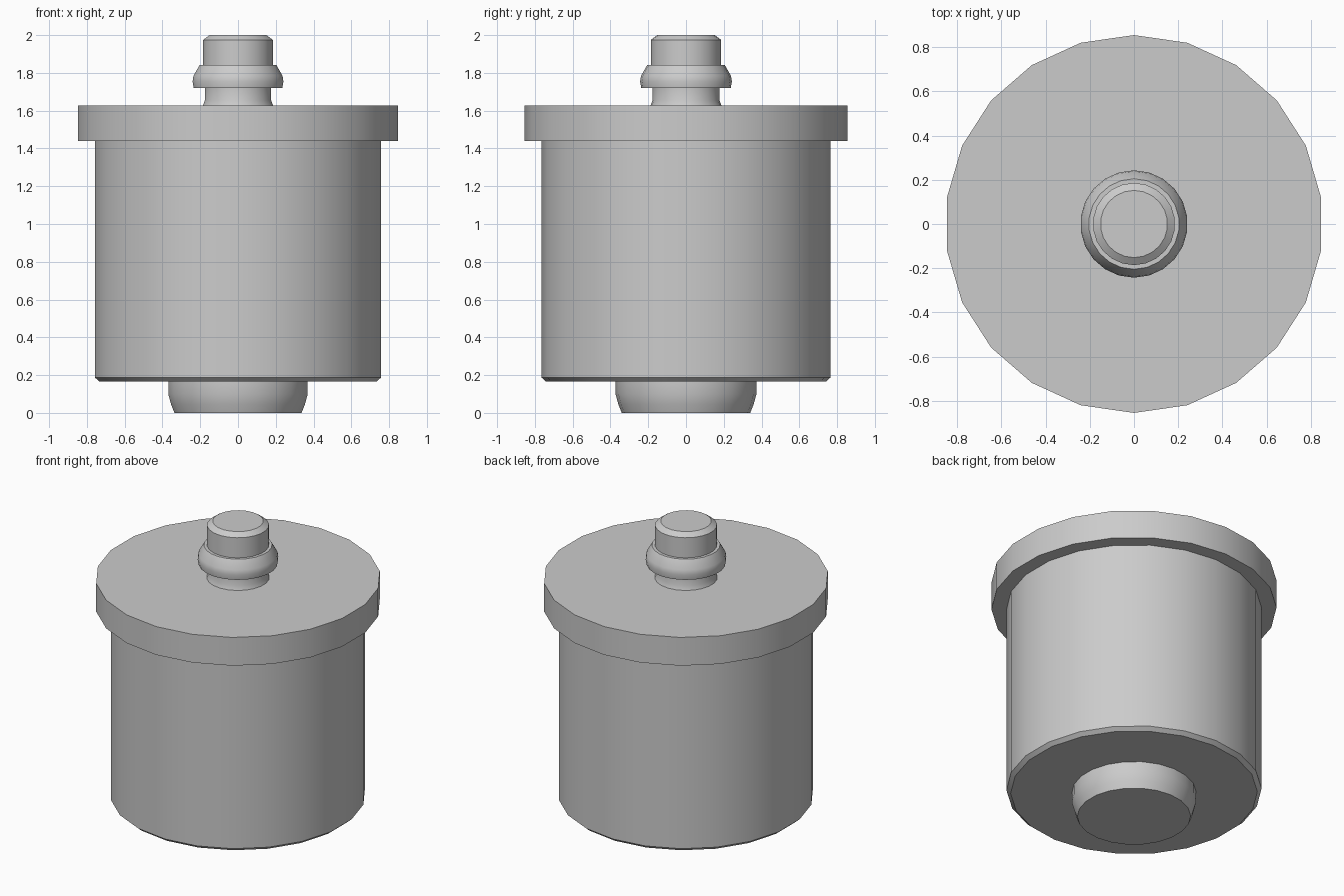
import bpy, bmesh
from math import sin, cos, pi, radians

if "Cube" in bpy.data.objects:
    bpy.data.objects.remove(bpy.data.objects["Cube"])

SIDES = 22


def lathe(name, profile, cap_start=False, cap_end=False):
    """Spin (radius, z) points around z, with a corner on +y."""
    bm = bmesh.new()
    rings = [[bm.verts.new((r * cos(pi / 2 + 2 * pi * i / SIDES),
                            r * sin(pi / 2 + 2 * pi * i / SIDES), z))
              for i in range(SIDES)] for r, z in profile]
    for a, b in zip(rings, rings[1:]):
        for i in range(SIDES):
            j = (i + 1) % SIDES
            bm.faces.new((a[i], a[j], b[j], b[i]))
    if cap_start:
        bm.faces.new(rings[0][::-1])
    if cap_end:
        bm.faces.new(rings[-1])
    mesh = bpy.data.meshes.new(name)
    bm.to_mesh(mesh)
    bm.free()
    obj = bpy.data.objects.new(name, mesh)
    bpy.context.collection.objects.link(obj)
    bpy.ops.object.select_all(action='DESELECT')
    obj.select_set(True)
    bpy.context.view_layer.objects.active = obj
    bpy.ops.object.shade_smooth_by_angle(angle=radians(30))
    return obj


# Tapered plug under the body
lathe("bottom_plug", [(0.34, 0), (0.358, 0.045), (0.373, 0.10), (0.373, 0.165)],
      cap_start=True)

# Main drum with a bevelled lower edge
lathe("body", [(0.373, 0.165), (0.74, 0.165), (0.765, 0.187), (0.765, 1.44)])

# Wide lid; its rim overhangs the drum
lathe("lid", [(0.765, 1.44), (0.855, 1.44), (0.855, 1.627), (0.188, 1.627)])

# Narrow neck with a small flare at its foot
lathe("neck", [(0.188, 1.627), (0.177, 1.655), (0.177, 1.72)])

# Bulged collar
lathe("collar", [(0.177, 1.72), (0.237, 1.72), (0.243, 1.755), (0.238, 1.785),
                 (0.205, 1.842), (0.186, 1.842)])

# Bevelled tip
lathe("tip", [(0.186, 1.842), (0.186, 1.975), (0.152, 2.0)], cap_end=True)
